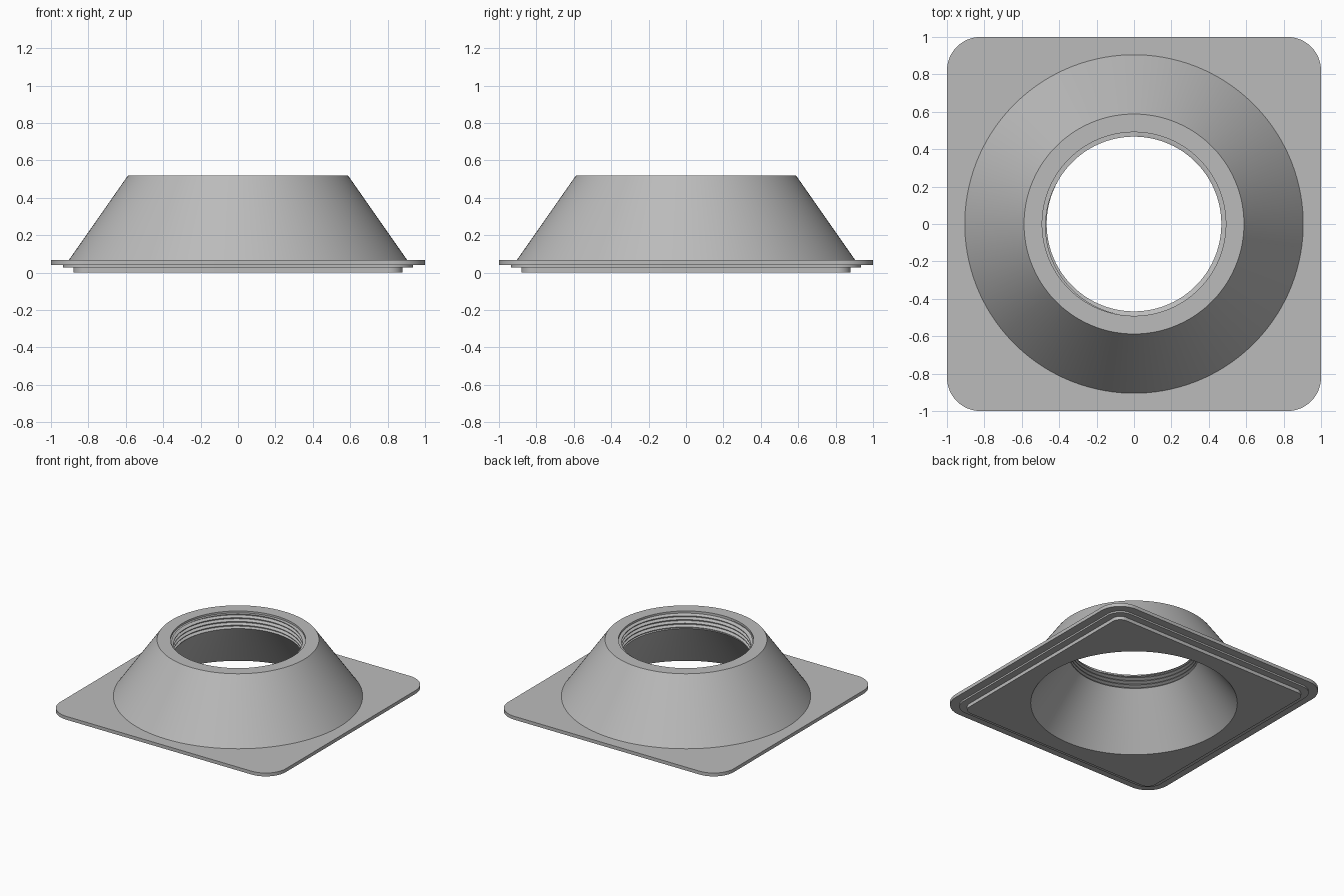
import bpy, bmesh
from math import pi, cos, sin, floor

cube = bpy.data.objects.get("Cube")
if cube:
    bpy.data.objects.remove(cube, do_unlink=True)

SEG = 128          # points around every loop
ARC = SEG // 4     # points per rounded corner

# One plain grey for the whole part
grey = bpy.data.materials.new("plain grey")
grey.use_nodes = True
colour = (0.5, 0.5, 0.5, 1)
grey.diffuse_color = colour
grey.node_tree.nodes["Principled BSDF"].inputs["Base Color"].default_value = colour


def circle(r, z):
    angles = [(i + 0.5) / SEG * 2 * pi for i in range(SEG)]
    return [(r * cos(a), r * sin(a), z) for a in angles]


def rounded_square(half, corner, z):
    loop = []
    for quarter in range(4):
        mid = pi / 4 + quarter * pi / 2
        cx = (half - corner) * (1 if cos(mid) > 0 else -1)
        cy = (half - corner) * (1 if sin(mid) > 0 else -1)
        for i in range(ARC):
            a = (quarter + i / (ARC - 1)) * pi / 2
            loop.append((cx + corner * cos(a), cy + corner * sin(a), z))
    return loop


def loft(name, loops, closed=True):
    """Skin consecutive loops; rising loops face outward."""
    bm = bmesh.new()
    rows = [[bm.verts.new(p) for p in loop] for loop in loops]
    n = len(rows[0])
    for a, b in zip(rows, rows[1:]):
        for i in range(n if closed else n - 1):
            j = (i + 1) % n
            bm.faces.new((a[i], a[j], b[j], b[i]))
    bmesh.ops.remove_doubles(bm, verts=bm.verts, dist=0.00002)
    bmesh.ops.dissolve_degenerate(bm, edges=bm.edges, dist=0.00001)
    mesh = bpy.data.meshes.new(name)
    bm.to_mesh(mesh)
    bm.free()
    mesh.materials.append(grey)
    obj = bpy.data.objects.new(name, mesh)
    bpy.context.collection.objects.link(obj)
    bpy.ops.object.select_all(action='DESELECT')
    obj.select_set(True)
    bpy.context.view_layer.objects.active = obj
    bpy.ops.object.shade_smooth_by_angle(angle=pi / 6)
    return obj


TOP, BASE = 0.52, 0.067            # rim and flange top heights
CREST, ROOT = 0.467, 0.491         # thread radii
THREAD_TOP, THREAD_LOW = 0.505, 0.39
PITCH = 0.03

# Square flange with two steps underneath and a round opening
flange = [circle(0.75, 0)]
for half, corner, low, high in ((0.88, 0.07, 0, 0.027),
                                (0.935, 0.12, 0.027, 0.04),
                                (1.0, 0.18, 0.04, BASE)):
    flange += [rounded_square(half, corner, low), rounded_square(half, corner, high)]
flange.append(circle(0.905, BASE))
loft("square_flange", flange)

# Conical body: outside wall, flat rim and short plain bore
loft("cone_body", [circle(0.905, BASE), circle(0.588, TOP),
                   circle(ROOT, TOP), circle(ROOT, THREAD_TOP)])

# Inner cone wall
loft("inner_cone", [circle(CREST, THREAD_LOW), circle(0.75, 0)])


# Helical thread in the bore
def thread_radius(phase):
    saw = abs((phase - floor(phase)) * 2 - 1)          # triangle wave
    return CREST + (ROOT - CREST) * min(1, max(0, saw * 1.5 - 0.25))


def helix_row(offset):
    row = []
    for i in range(SEG + 1):
        a = (i + 0.5) / SEG * 2 * pi
        turn = i / SEG
        z = THREAD_LOW + (offset + turn) * PITCH
        z = min(THREAD_TOP, max(THREAD_LOW, z))
        r = thread_radius((z - THREAD_LOW) / PITCH - turn)
        row.append((r * cos(a), r * sin(a), z))
    return row


def open_ring(r, z):
    ring = circle(r, z)
    return ring + ring[:1]


breaks = (11 / 12, 7 / 12, 5 / 12, 1 / 12)             # corners of the thread form
rows = [helix_row(t + b) for t in range(4, -2, -1) for b in breaks]
loft("bore_thread", [open_ring(ROOT, THREAD_TOP)] + rows
     + [open_ring(CREST, THREAD_LOW)], closed=False)
